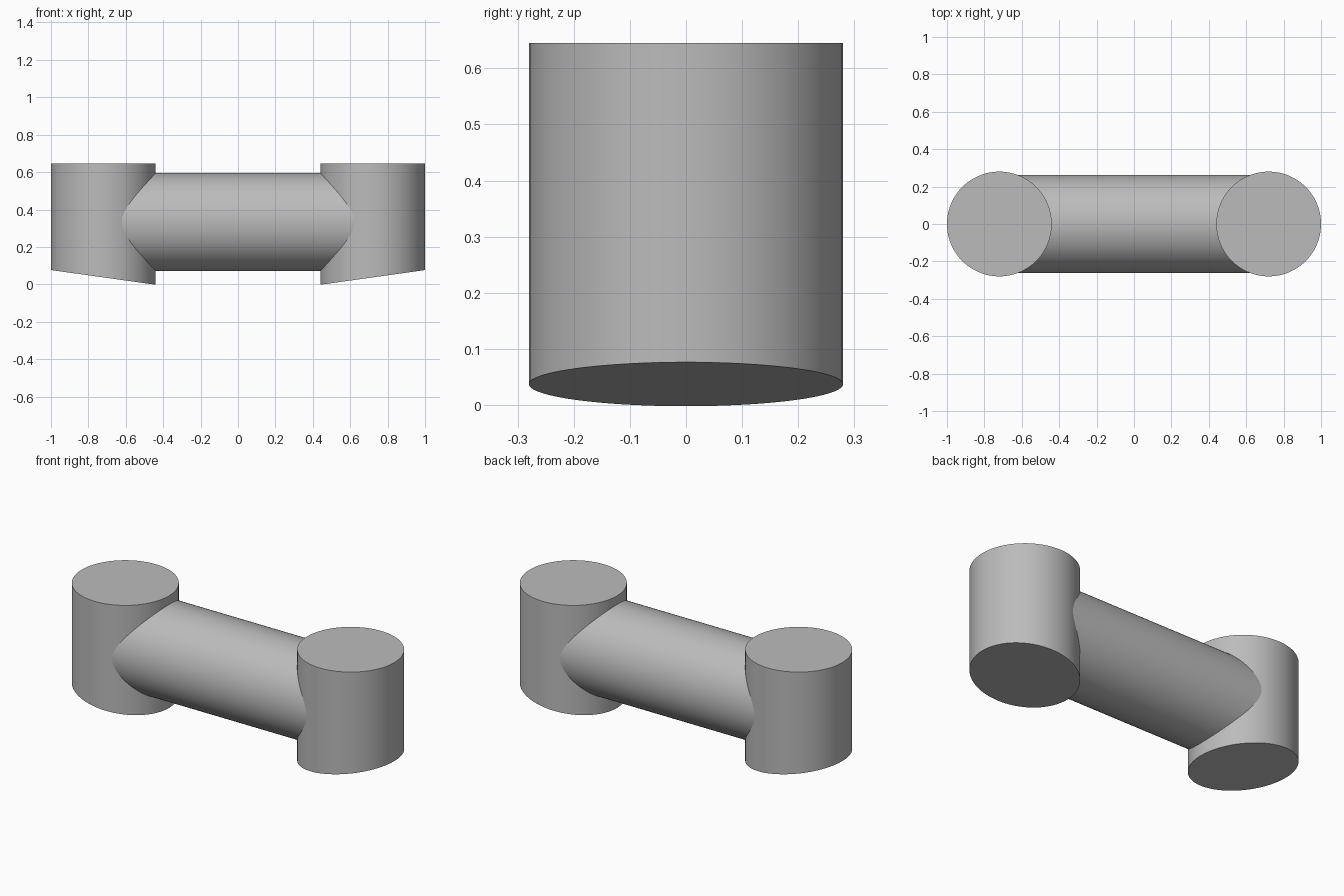
import bpy, bmesh
from math import sqrt, radians, sin, cos, tau

if "Cube" in bpy.data.objects:
    bpy.data.objects.remove(bpy.data.objects["Cube"], do_unlink=True)

POST_X, POST_R, TOP = 0.72, 0.28, 0.645
BAR_R, BAR_Z = 0.262, 0.333
SIDES = 96

grey = bpy.data.materials.new("plain grey")
grey.use_nodes = True
colour = (0.5, 0.5, 0.5, 1)
grey.diffuse_color = colour
grey.node_tree.nodes["Principled BSDF"].inputs["Base Color"].default_value = colour


def finish(bm, name):
    bmesh.ops.recalc_face_normals(bm, faces=bm.faces[:])
    mesh = bpy.data.meshes.new(name)
    bm.to_mesh(mesh)
    bm.free()
    mesh.materials.append(grey)
    obj = bpy.data.objects.new(name, mesh)
    bpy.context.collection.objects.link(obj)
    bpy.ops.object.select_all(action='DESELECT')
    obj.select_set(True)
    bpy.context.view_layer.objects.active = obj
    bpy.ops.object.shade_smooth_by_angle(angle=radians(35))


def tube(rings):
    """Closed tube through two rings of points."""
    bm = bmesh.new()
    a, b = [[bm.verts.new(p) for p in ring] for ring in rings]
    for i in range(SIDES):
        j = (i + 1) % SIDES
        bm.faces.new((a[i], a[j], b[j], b[i]))
    low = bm.faces.new(a)
    bm.faces.new(b)
    return bm, low


circle = [(cos(tau * i / SIDES), sin(tau * i / SIDES)) for i in range(SIDES)]

# Upright posts, with a sloping, rounded underside that is lowest on the inside
for side, name in ((1, "left_post"), (-1, "right_post")):
    outline = [(side * (POST_X + POST_R * c), POST_R * s) for c, s in circle]
    bottom = [(x, y, 0.002 + 0.14 * (abs(x) - 0.47)) for x, y in outline]
    bm, low = tube((bottom, [(x, y, TOP) for x, y in outline]))
    bmesh.ops.bevel(bm, geom=low.edges[:], offset=0.03, segments=5,
                    profile=0.5, affect='EDGES')
    finish(bm, name)

# Round crossbar, its ends shaped to the posts and sunk slightly into them
ends = []
for side in (-1, 1):
    ends.append([(side * (POST_X + 0.01 - sqrt(POST_R ** 2 - (BAR_R * c) ** 2)),
                  BAR_R * c, BAR_Z + BAR_R * s) for c, s in circle])
bm, _ = tube(ends)
# Open ends: the posts close them
caps = [f for f in bm.faces if len(f.verts) > 4]
bmesh.ops.delete(bm, geom=caps, context='FACES_ONLY')
finish(bm, "crossbar")
